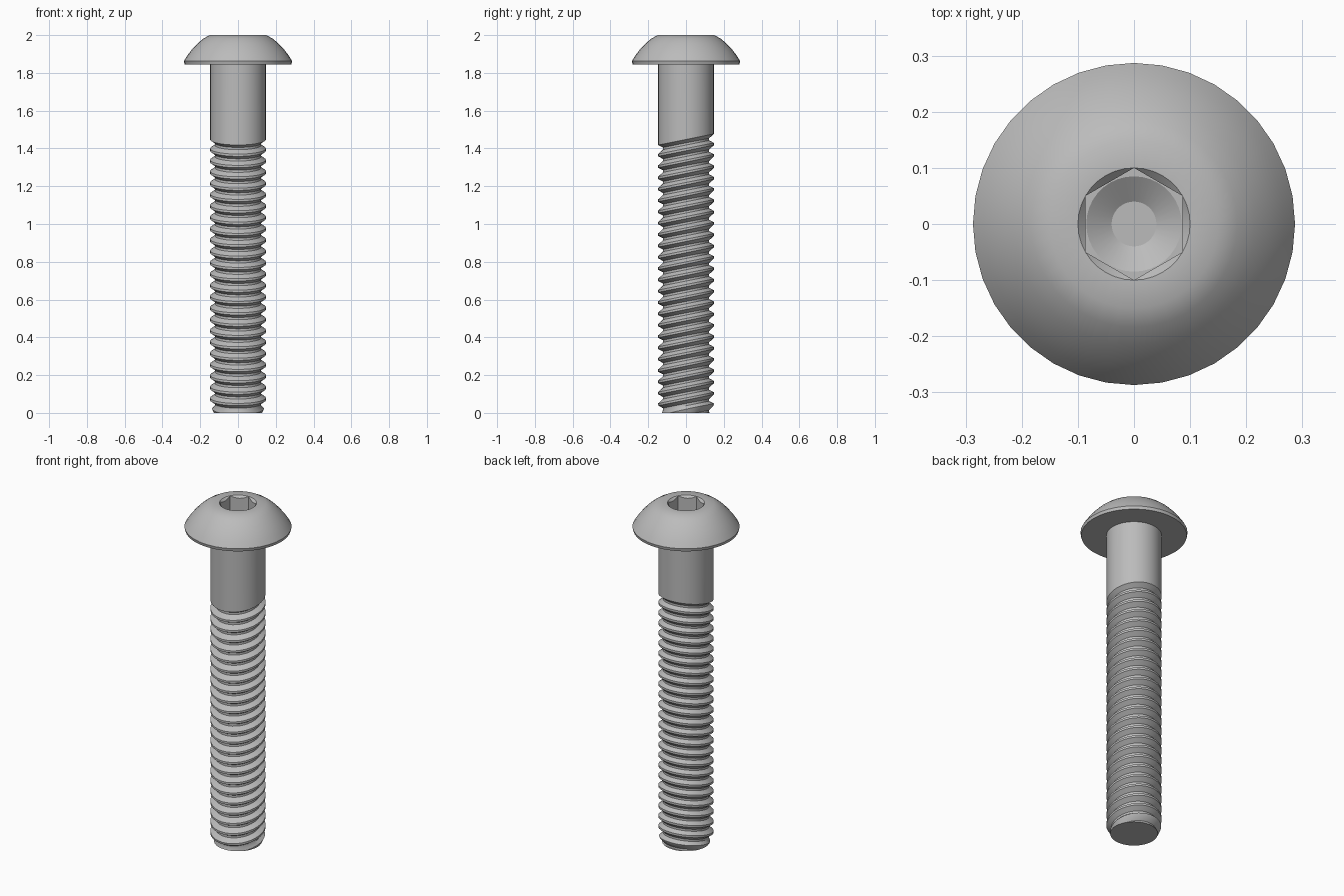
import bpy, bmesh, math

cube = bpy.data.objects.get("Cube")
if cube:
    bpy.data.objects.remove(cube)

SIDES = 36
PITCH, TILT = 0.06, 0.2
SHANK_R, ROOT_R, END_R = 0.148, 0.123, 0.128

steel = bpy.data.materials.new("grey steel")
steel.use_nodes = True
steel.diffuse_color = (0.5, 0.5, 0.5, 1)
steel.node_tree.nodes["Principled BSDF"].inputs["Base Color"].default_value = (0.5, 0.5, 0.5, 1)


def lathe(name, rings, smooth_angle):
    """Skin a list of rings; each ring maps an angle to a (radius, height) pair."""
    bm = bmesh.new()
    loops = []
    for ring in rings:
        loop = []
        for i in range(SIDES):
            a = math.tau * i / SIDES
            r, z = ring(a)
            loop.append(bm.verts.new((r * math.sin(a), r * math.cos(a), z)))
        loops.append(loop)
    for low, high in zip(loops, loops[1:]):
        for i in range(SIDES):
            j = (i + 1) % SIDES
            bm.faces.new((low[i], low[j], high[j], high[i]))
    bm.faces.new(loops[0])
    bm.faces.new(loops[-1])
    bmesh.ops.remove_doubles(bm, verts=bm.verts, dist=0.0002)
    bmesh.ops.recalc_face_normals(bm, faces=bm.faces)
    mesh = bpy.data.meshes.new(name)
    bm.to_mesh(mesh)
    bm.free()
    mesh.materials.append(steel)
    obj = bpy.data.objects.new(name, mesh)
    bpy.context.collection.objects.link(obj)
    bpy.ops.object.select_all(action="DESELECT")
    obj.select_set(True)
    bpy.context.view_layer.objects.active = obj
    bpy.ops.object.shade_smooth_by_angle(angle=math.radians(smooth_angle))


def circle(r, z):
    return lambda a: (r, z)


def hexagon(corner_r, height):
    """Hexagonal ring whose height may depend on the local radius."""
    def ring(a):
        off = a % (math.pi / 3) - math.pi / 6
        r = corner_r * math.cos(math.pi / 6) / math.cos(off)
        return r, height(r)
    return ring


def thread_ring(r, z):
    """Leaning ring, trimmed by the chamfered end."""
    def ring(a):
        height = z + TILT * r * math.cos(a)
        if height <= 0:
            return END_R, 0
        return min(r, END_R + 0.45 * height), height
    return ring


# Domed head with a countersunk hexagonal socket and a drilled cone
dome = [(0.283, 1.845), (0.287, 1.862), (0.268, 1.893), (0.243, 1.925),
        (0.215, 1.955), (0.184, 1.981), (0.15, 2.0)]
head = [circle(SHANK_R - 0.01, 1.845)] + [circle(r, z) for r, z in dome]
head += [circle(0.1, 2.0),
         hexagon(0.1, lambda r: 2.0 - (0.1 - r)),
         hexagon(0.1, lambda r: 1.905),
         circle(0.085, 1.905),
         circle(0.04, 1.875)]
lathe("button_head", head, 30)

# Plain shank running into the leaning thread, one ridge per pitch
rings = [circle(END_R, 0)]
count = 25
top = 1.455
for k in range(count, -1, -1):
    base = top - k * PITCH
    for r, part in ((ROOT_R, -0.62), (ROOT_R, -0.42), (SHANK_R, -0.12), (SHANK_R, 0.08)):
        if k or part < 0:
            rings.append(thread_ring(r, base + part * PITCH))
rings.append(circle(SHANK_R, 1.85))
lathe("threaded_shank", rings, 30)
